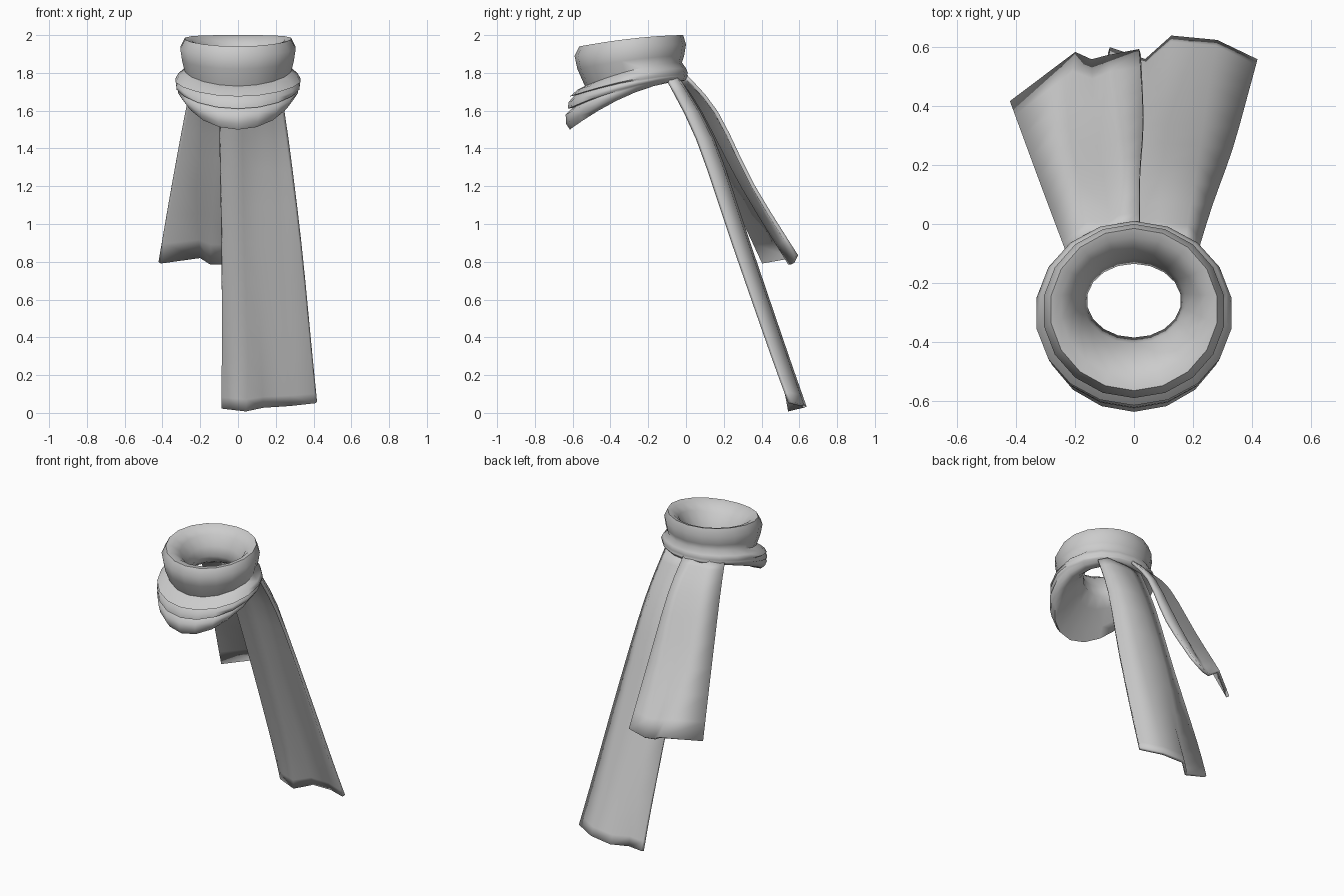
import bpy, math

if "Cube" in bpy.data.objects:
    bpy.data.objects.remove(bpy.data.objects["Cube"])

cloth = bpy.data.materials.new("grey_cloth")
cloth.diffuse_color = (0.6, 0.6, 0.6, 1)
cloth.use_nodes = True
cloth.node_tree.nodes["Principled BSDF"].inputs["Base Color"].default_value = cloth.diffuse_color


def loft(name, rows, wrap=False, angle=60):
    """Skin rows of points; wrap closes the surface both ways."""
    n, m = len(rows), len(rows[0])
    verts = [p for r in rows for p in r]
    faces = []
    for i in range(n if wrap else n - 1):
        for j in range(m if wrap else m - 1):
            k, l = (i + 1) % n, (j + 1) % m
            faces.append((i * m + j, i * m + l, k * m + l, k * m + j))
    me = bpy.data.meshes.new(name)
    me.from_pydata(verts, [], faces)
    me.materials.append(cloth)
    ob = bpy.data.objects.new(name, me)
    bpy.context.collection.objects.link(ob)
    bpy.ops.object.select_all(action='DESELECT')
    bpy.context.view_layer.objects.active = ob
    ob.select_set(True)
    bpy.ops.object.mode_set(mode='EDIT')
    bpy.ops.mesh.select_all(action='SELECT')
    bpy.ops.mesh.normals_make_consistent(inside=False)
    bpy.ops.object.mode_set(mode='OBJECT')
    bpy.ops.object.shade_smooth_by_angle(angle=math.radians(angle))
    return ob


def ring(rx, yf, yb, zf, zb, n=18):
    """Oval loop around the neck, drooping toward the front."""
    pts = []
    for i in range(n):
        a = 2 * math.pi * i / n
        f = (1 + math.cos(a)) / 2
        y = (yf + yb) / 2 + (yf - yb) / 2 * math.cos(a)
        pts.append((rx * math.sin(a), y, zb + (zf - zb) * f ** 1.7))
    return pts


def spline(pts, steps=3):
    """Catmull-Rom through the points."""
    p = [pts[0]] + pts + [pts[-1]]
    out = []
    for i in range(1, len(p) - 2):
        for s in range(steps):
            t = s / steps
            out.append(tuple(0.5 * (2 * b + (c - a) * t + (2 * a - 5 * b + 4 * c - d) * t * t
                             + (3 * b - a - 3 * c + d) * t ** 3)
                             for a, b, c, d in zip(*p[i - 1:i + 3])))
    return out + [pts[-1]]


def tail(name, columns, thickness):
    """Hanging sheet from a few vertical fold lines."""
    cols = [spline(c) for c in columns]
    ob = loft(name, cols, angle=65)
    mod = ob.modifiers.new("thickness", 'SOLIDIFY')
    mod.thickness = thickness
    mod.offset = 0


# neck wrap: (half width, front y, back y, front z, back z)
profile = [
    (.160, -.385, -.135, 1.72, 1.83),   # neck hole
    (.175, -.405, -.115, 1.80, 1.89),
    (.210, -.46, -.085, 1.89, 1.955),
    (.250, -.52, -.045, 1.935, 1.99),   # collar rim
    (.285, -.565, -.015, 1.94, 2.00),
    (.310, -.590, .000, 1.89, 1.95),
    (.300, -.575, -.010, 1.82, 1.89),
    (.285, -.535, -.022, 1.73, 1.855),  # groove
    (.320, -.575, .000, 1.71, 1.825),   # lower roll
    (.335, -.615, .010, 1.675, 1.80),
    (.326, -.590, .006, 1.68, 1.79),    # front crease
    (.332, -.622, .010, 1.645, 1.785),
    (.330, -.625, .010, 1.61, 1.78),
    (.324, -.600, .006, 1.615, 1.775),  # front crease
    (.322, -.637, .004, 1.58, 1.77),
    (.305, -.635, -.005, 1.53, 1.76),
    (.285, -.615, -.02, 1.50, 1.755),   # bottom hem
    (.240, -.55, -.06, 1.565, 1.755),
    (.190, -.45, -.10, 1.66, 1.78),
]
loft("neck_wrap", [ring(*r) for r in profile], wrap=True, angle=70)

# long hanging end, fold lines from left to right
tail("long_tail", [
    [(-.09, -.06, 1.77), (-.095, .08, 1.45), (-.085, .28, .9), (-.085, .50, .3), (-.085, .59, .025)],
    [(.02, -.05, 1.78), (.02, .12, 1.45), (.03, .32, .9), (.05, .49, .3), (.04, .55, .01)],
    [(.08, -.05, 1.78), (.09, .14, 1.45), (.10, .33, .9), (.12, .535, .3), (.13, .63, .03)],
    [(.17, -.06, 1.78), (.20, .13, 1.45), (.23, .32, .9), (.26, .525, .3), (.28, .615, .04)],
    [(.21, -.10, 1.77), (.26, .06, 1.45), (.33, .25, .9), (.39, .46, .3), (.415, .55, .055)],
], .02)

# short hanging end, overlapping the long one
tail("short_tail", [
    [(-.23, -.09, 1.77), (-.27, .02, 1.6), (-.345, .22, 1.2), (-.415, .41, .795)],
    [(-.15, -.04, 1.78), (-.18, .12, 1.6), (-.22, .33, 1.2), (-.20, .575, .825)],
    [(-.08, -.03, 1.78), (-.09, .09, 1.6), (-.13, .30, 1.2), (-.145, .55, .79)],
    [(-.05, -.02, 1.79), (-.04, .15, 1.6), (-.06, .35, 1.2), (-.085, .565, .79)],
    [(.02, -.01, 1.79), (.02, .16, 1.59), (.032, .355, 1.2), (.02, .585, .83)],
], .02)
